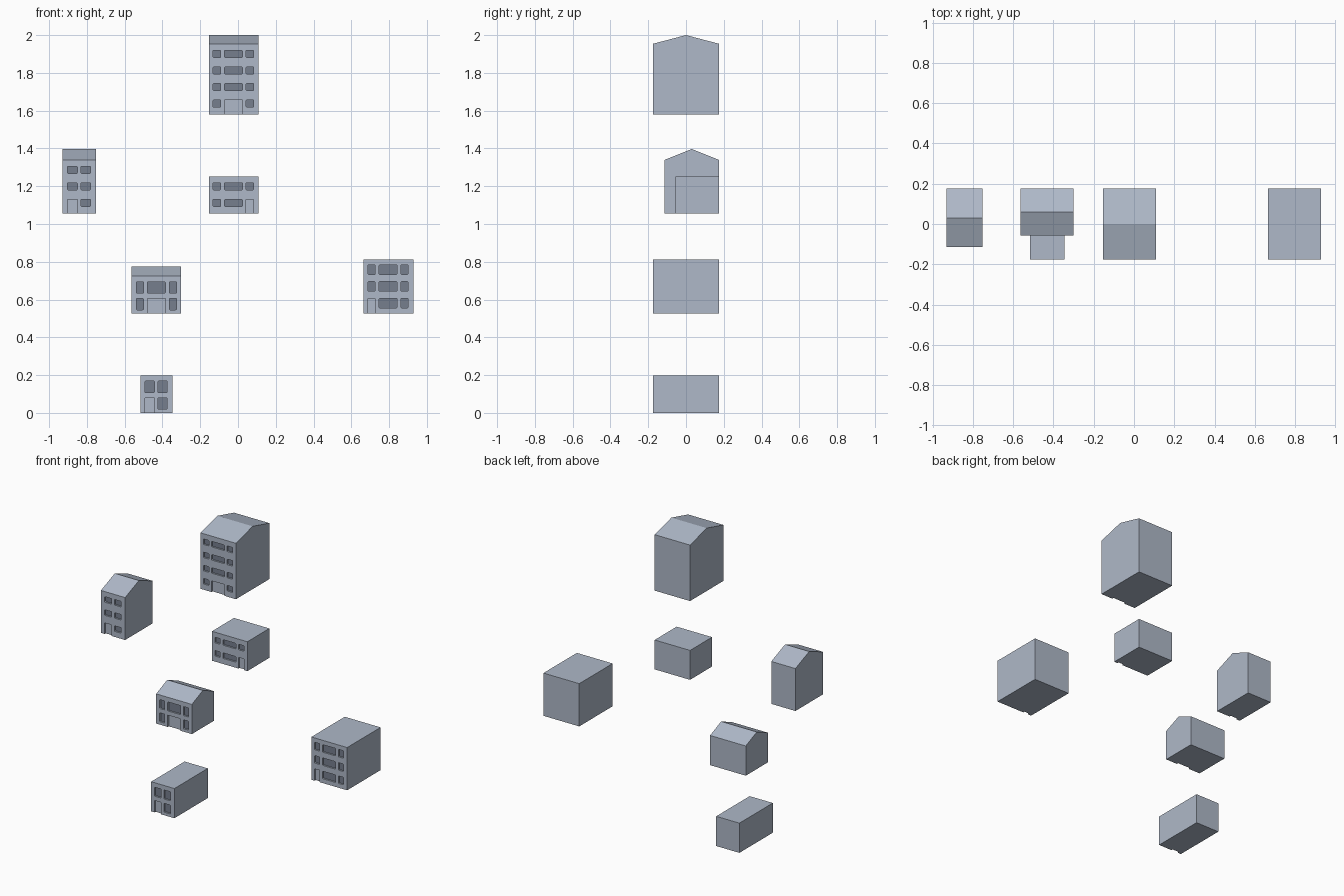
import bpy, bmesh, math

if "Cube" in bpy.data.objects:
    bpy.data.objects.remove(bpy.data.objects["Cube"])

RECESS = 0.011   # depth of windows and doors
ROUND = 0.004    # window corner radius


def material(name, rgb):
    mat = bpy.data.materials.new(name)
    mat.diffuse_color = (*rgb, 1)
    mat.use_nodes = True
    mat.node_tree.nodes["Principled BSDF"].inputs["Base Color"].default_value = mat.diffuse_color
    return mat


WALL = material("blue_grey_wall", (0.426, 0.483, 0.579))
GLASS = material("dark_window", (0.18, 0.21, 0.27))


def prism(bm, pts, direction):
    """Extrude a closed 3D outline along a direction."""
    face = bm.faces.new([bm.verts.new(p) for p in pts])
    res = bmesh.ops.extrude_face_region(bm, geom=[face], use_keep_orig=True)
    verts = [g for g in res["geom"] if isinstance(g, bmesh.types.BMVert)]
    bmesh.ops.translate(bm, verts=verts, vec=direction)


def new_object(name, bm):
    bmesh.ops.recalc_face_normals(bm, faces=bm.faces)
    mesh = bpy.data.meshes.new(name)
    bm.to_mesh(mesh)
    bm.free()
    mesh.materials.append(WALL)
    mesh.materials.append(GLASS)
    obj = bpy.data.objects.new(name, mesh)
    bpy.context.collection.objects.link(obj)
    return obj


def rounded(x0, x1, z0, z1, r):
    """Rounded rectangle outline in x, z."""
    pts = []
    corners = [(x1 - r, z1 - r), (x0 + r, z1 - r), (x0 + r, z0 + r), (x1 - r, z0 + r)]
    for i, (cx, cz) in enumerate(corners):
        for k in range(4):
            a = math.radians(90 * i + 30 * k)
            pts.append((cx + r * math.cos(a), cz + r * math.sin(a)))
    return pts


def house(name, x0, x1, y0, z0, eave, ridge, cols, rows, door_col):
    y1 = 0.176
    # walls and roof as one side profile
    profile = [(y0, z0), (y1, z0), (y1, eave)]
    if ridge:
        profile.append(((y0 + y1) / 2, ridge))
    profile.append((y0, eave))
    bm = bmesh.new()
    prism(bm, [(x0, y, z) for y, z in profile], (x1 - x0, 0, 0))
    body = new_object(name, bm)

    # window and door recesses; the door is in the lowest row
    bm = bmesh.new()
    for r, (lo, hi) in enumerate(rows):
        for c, (a, b) in enumerate(cols):
            if r == 0 and c == door_col:
                d = z0 - 0.05
                outline = [(a, d), (b, d), (b, hi), (a, hi)]
            else:
                outline = rounded(a, b, lo, hi, ROUND)
            prism(bm, [(x, y0 - 0.05, z) for x, z in outline], (0, 0.05 + RECESS, 0))
    cutter = new_object(name + "_openings", bm)
    cutter.hide_render = True

    mod = body.modifiers.new("openings", 'BOOLEAN')
    mod.operation = 'DIFFERENCE'
    mod.solver = 'EXACT'
    mod.object = cutter
    bpy.context.view_layer.objects.active = body
    bpy.ops.object.modifier_apply(modifier=mod.name)
    bpy.data.objects.remove(cutter, do_unlink=True)

    # window panes are dark, the door keeps the wall colour
    mesh = body.data
    for p in mesh.polygons:
        pane = abs(p.normal.y) > 0.9 and abs(p.center.y - y0 - RECESS) < 0.001
        on_ground = min(mesh.vertices[v].co.z for v in p.vertices) < z0 + 0.002
        p.material_index = 1 if pane and not on_ground else 0


wide_cols = [(-0.132, -0.092), (-0.071, 0.023), (0.043, 0.083)]

# four-storey house with gable roof
house("tall_gabled_house", -0.153, 0.108, -0.176, 1.581, 1.954, 2.0, wide_cols,
      [(1.619 + 0.0877 * i, 1.656 + 0.0877 * i) for i in range(4)], 1)

# narrow three-storey house with gable roof
house("narrow_gabled_house", -0.93, -0.752, -0.115, 1.056, 1.339, 1.397,
      [(-0.903, -0.851), (-0.831, -0.781)],
      [(1.093 + 0.0875 * i, 1.13 + 0.0875 * i) for i in range(3)], 0)

# low two-storey flat-roofed house
house("low_flat_house", -0.153, 0.108, -0.056, 1.056, 1.252, None, wide_cols,
      [(1.093, 1.13), (1.181, 1.218)], 2)

# two-storey house with gable roof
house("small_gabled_house", -0.564, -0.301, -0.056, 0.527, 0.725, 0.774,
      [(-0.538, -0.501), (-0.479, -0.385), (-0.363, -0.326)],
      [(0.546, 0.606), (0.634, 0.694)], 1)

# three-storey flat-roofed house
house("wide_flat_house", 0.664, 0.928, -0.176, 0.527, 0.812, None,
      [(0.688, 0.726), (0.747, 0.842), (0.863, 0.9)],
      [(0.556 + 0.0885 * i, 0.606 + 0.0885 * i) for i in range(3)], 0)

# narrow two-storey flat-roofed house
house("narrow_flat_house", -0.517, -0.346, -0.176, 0.0, 0.198, None,
      [(-0.493, -0.443), (-0.424, -0.375)],
      [(0.02, 0.079), (0.108, 0.168)], 0)
